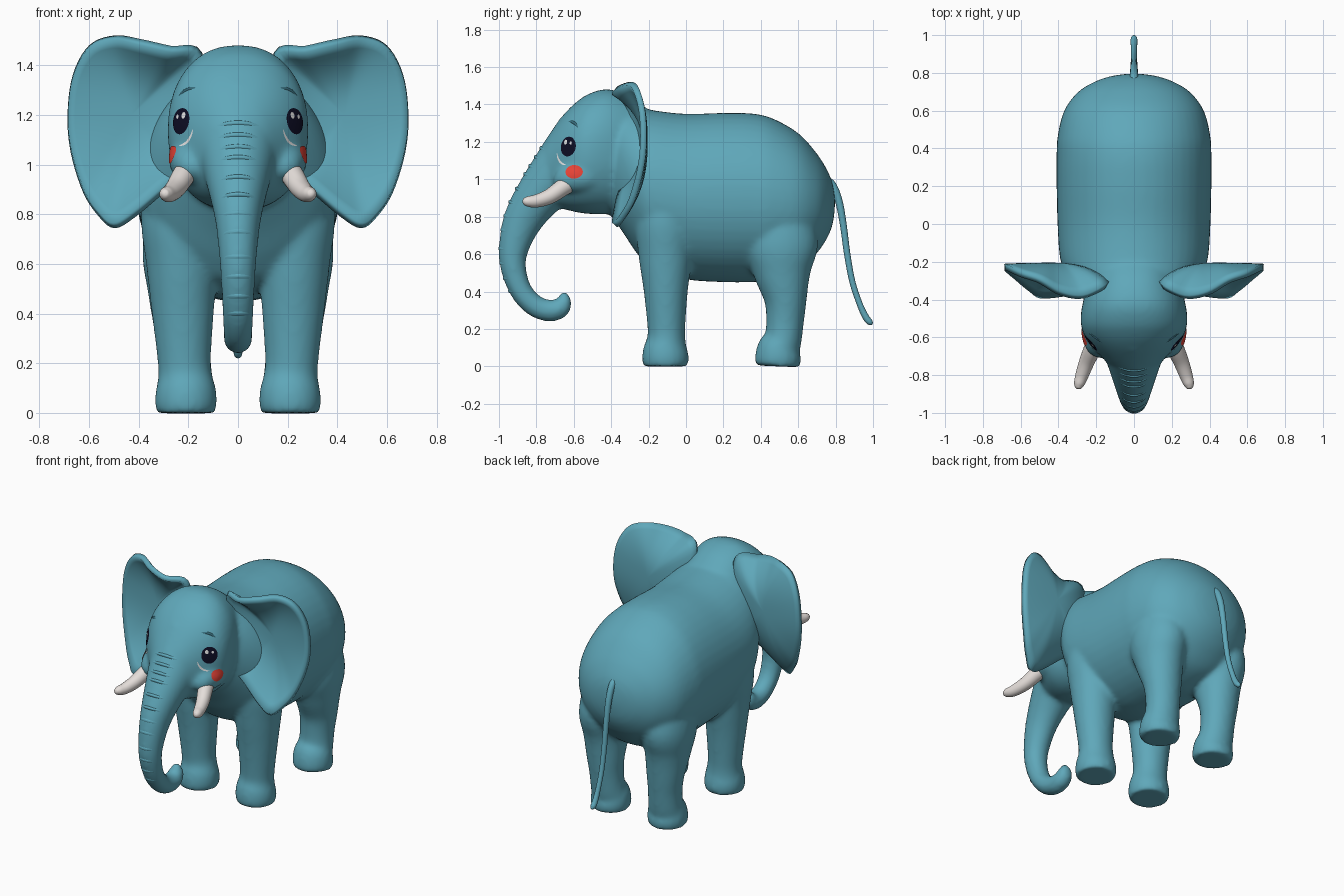
import bpy, bmesh, math
from mathutils import Vector
from mathutils.bvhtree import BVHTree

if "Cube" in bpy.data.objects:
    bpy.data.objects.remove(bpy.data.objects["Cube"])


def material(name, rgb):
    m = bpy.data.materials.new(name)
    m.diffuse_color = (*rgb, 1)
    m.use_nodes = True
    m.node_tree.nodes["Principled BSDF"].inputs["Base Color"].default_value = m.diffuse_color
    return m


TEAL = material("teal skin", (0.115, 0.39, 0.49))
DARK = material("dark teal", (0.04, 0.16, 0.21))
IVORY = material("ivory", (0.78, 0.73, 0.70))
NAVY = material("eye navy", (0.004, 0.004, 0.018))
RED = material("cheek red", (0.85, 0.06, 0.04))
WHITE = material("white", (0.88, 0.88, 0.88))


def spline(pts, steps, closed=False):
    """Catmull-Rom resampling of tuples of any length."""
    n, out = len(pts), []
    get = (lambda i: pts[i % n]) if closed else (lambda i: pts[min(max(i, 0), n - 1)])
    for i in range(n if closed else n - 1):
        for k in range(steps):
            t = k / steps
            out.append([0.5 * (2 * b + (c - a) * t + (2 * a - 5 * b + 4 * c - d) * t * t
                               + (3 * b - a - 3 * c + d) * t ** 3)
                        for a, b, c, d in zip(get(i - 1), get(i), get(i + 1), get(i + 2))])
    if not closed:
        out.append(list(pts[-1]))
    return out


def tube(bm, pts, sides=32, steps=5, axis=None, power=2):
    """Sweep a (super)ellipse along points (x, y, z, half width, half depth)."""
    pts = spline(pts, steps)
    pos = [Vector(p[:3]) for p in pts]
    rings = []
    bulge = lambda v: math.copysign(abs(v) ** (2 / power), v)
    for i, p in enumerate(pts):
        t = axis or (pos[min(i + 1, len(pos) - 1)] - pos[max(i - 1, 0)]).normalized()
        side = (Vector((1, 0, 0)) - t * t.x).normalized()
        nrm = t.cross(side)
        rings.append([bm.verts.new(pos[i] + side * (max(p[3], 0.003) * bulge(math.cos(a)))
                                   + nrm * (max(p[4], 0.003) * bulge(math.sin(a))))
                      for a in (math.tau * k / sides for k in range(sides))])
    for r0, r1 in zip(rings, rings[1:]):
        for k in range(sides):
            j = (k + 1) % sides
            bm.faces.new((r0[k], r0[j], r1[j], r1[k]))
    bm.faces.new(rings[0][::-1])
    bm.faces.new(rings[-1])


def make(name, bm, mat, angle=60, recalc=True):
    if recalc:
        bmesh.ops.recalc_face_normals(bm, faces=bm.faces[:])
    me = bpy.data.meshes.new(name)
    bm.to_mesh(me)
    bm.free()
    me.materials.append(mat)
    ob = bpy.data.objects.new(name, me)
    bpy.context.collection.objects.link(ob)
    bpy.ops.object.select_all(action='DESELECT')
    ob.select_set(True)
    bpy.context.view_layer.objects.active = ob
    bpy.ops.object.shade_smooth_by_angle(angle=math.radians(angle))
    return ob


# Body and head profiles: y, top z, bottom z, half width
BODY = [(-.42, 1.38, .83, .22), (-.34, 1.40, .72, .30), (-.26, 1.39, .60, .36), (-.18, 1.37, .52, .392),
        (0, 1.35, .465, .405), (.2, 1.355, .45, .41), (.35, 1.352, .45, .41), (.46, 1.327, .46, .405),
        (.6, 1.247, .51, .37), (.7, 1.137, .605, .295), (.757, 1.045, .69, .2), (.784, .975, .76, .115),
        (.796, .9, .84, .03)]
HEAD = [(-.2, 1.37, .95, .2), (-.3, 1.445, .84, .235), (-.42, 1.482, .815, .272), (-.52, 1.457, .815, .283),
        (-.59, 1.41, .825, .262), (-.65, 1.35, .84, .22), (-.71, 1.27, .86, .165), (-.76, 1.19, .89, .115),
        (-.795, 1.1, .95, .05)]
# Trunk: y, z, half width, half depth
TRUNK = [(-.52, 1.2, .18, .2), (-.65, 1.06, .165, .17), (-.78, .92, .125, .13), (-.875, .775, .092, .105),
         (-.923, .62, .075, .079), (-.92, .51, .068, .067), (-.88, .40, .063, .06), (-.81, .325, .059, .059),
         (-.735, .298, .057, .059), (-.675, .31, .055, .055), (-.652, .355, .045, .041), (-.658, .4, .016, .013)]
# Legs: x, y, z, half width, half depth
FRONT = [(.21, -.11, 0, .118, .12), (.21, -.11, .04, .125, .125), (.21, -.11, .09, .122, .119),
         (.213, -.105, .15, .109, .102), (.217, -.105, .22, .108, .102), (.222, -.108, .4, .125, .118),
         (.227, -.11, .6, .143, .145), (.235, -.11, .8, .155, .16), (.22, -.11, .98, .12, .1)]
REAR = [(.21, .49, 0, .118, .118), (.21, .492, .04, .125, .124), (.21, .497, .09, .122, .117),
        (.213, .52, .15, .109, .1), (.217, .53, .25, .108, .102), (.222, .532, .36, .12, .115),
        (.227, .515, .5, .138, .155), (.23, .505, .66, .155, .2), (.22, .48, .9, .13, .15)]
# Cheeks: x, y, z, radius
CHEEK = [(.14, -.42, 1.03, .08), (.178, -.52, 1.02, .095), (.184, -.6, 1.01, .09), (.18, -.665, .99, .065),
         (.17, -.705, .98, .02)]

# Fused skin: body, head, trunk and legs
bm = bmesh.new()
for profile, power in ((BODY, 2.05), (HEAD, 2.25)):
    tube(bm, [(0, y, (a + b) / 2, w, (a - b) / 2) for y, a, b, w in profile], 48, 5, Vector((0, 1, 0)), power)
tube(bm, [(0, *p) for p in TRUNK])
for s in (1, -1):
    for leg in (FRONT, REAR):
        tube(bm, [(s * p[0], *p[1:]) for p in leg])
    tube(bm, [(s * x, y, z, r, r) for x, y, z, r in CHEEK])
skin = make("body_head_trunk_legs", bm, TEAL)
rm = skin.modifiers.new("fuse", 'REMESH')
rm.mode = 'VOXEL'
rm.voxel_size = 0.0135
rm.use_smooth_shade = True
sm = skin.modifiers.new("soften", 'SMOOTH')
sm.factor, sm.iterations = 0.5, 12
dg = bpy.context.evaluated_depsgraph_get()
fused = bpy.data.meshes.new_from_object(skin.evaluated_get(dg))
skin.modifiers.clear()
skin.data = fused
if not fused.materials:
    fused.materials.append(TEAL)
fused.shade_smooth()
bm = bmesh.new()
bm.from_mesh(fused)
bvh = BVHTree.FromBMesh(bm)
bm.free()

# Ears: bowl-shaped sheets given thickness
RIM = [(.15, -.33, 1.445), (.27, -.385, 1.465), (.39, -.365, 1.493), (.5, -.30, 1.512), (.60, -.265, 1.475),
       (.665, -.235, 1.36), (.686, -.228, 1.2), (.672, -.245, 1.05), (.62, -.29, .89), (.56, -.34, .80),
       (.5, -.38, .755), (.42, -.38, .80), (.3, -.36, .9), (.2, -.33, .98), (.15, -.3, 1.2)]
for s, label in ((1, "left"), (-1, "right")):
    bm = bmesh.new()
    centre = Vector((.43, -.222, 1.2))
    rim = [Vector(p) for p in spline(RIM, 5, True)]
    n, rings = len(rim), 9
    mid = bm.verts.new((s * centre.x, centre.y, centre.z))
    grid = []
    for r in range(1, rings + 1):
        f = r / rings
        grid.append([bm.verts.new((s * (centre.x + (p.x - centre.x) * f),
                                   centre.y + (p.y - centre.y) * f ** 2.5,
                                   centre.z + (p.z - centre.z) * f)) for p in rim])
    for k in range(n):
        j = (k + 1) % n
        bm.faces.new((mid, grid[0][k], grid[0][j]))
        for a, b in zip(grid, grid[1:]):
            bm.faces.new((a[k], b[k], b[j], a[j]))
    ear = make("ear_" + label, bm, TEAL, 50)
    so = ear.modifiers.new("thickness", 'SOLIDIFY')
    so.thickness, so.offset = 0.034, 0

# Tusks
for s, label in ((1, "left"), (-1, "right")):
    bm = bmesh.new()
    tube(bm, [(s * x, y, z, r, r) for x, y, z, r in
              [(.19, -.59, 1.0, .048), (.22, -.66, .955, .046), (.25, -.73, .908, .041), (.275, -.8, .884, .035),
               (.29, -.845, .882, .028), (.295, -.868, .885, .016), (.296, -.874, .886, .003)]], 24)
    make("tusk_" + label, bm, IVORY)

# Tail
bm = bmesh.new()
tube(bm, [(0, y, z, r, r) for y, z, r in
          [(.745, 1.0, .022), (.785, .965, .021), (.818, .88, .02), (.842, .75, .018), (.862, .6, .017),
           (.89, .45, .016), (.93, .33, .016), (.962, .262, .018), (.985, .235, .016), (.998, .228, .006)]], 16)
make("tail", bm, TEAL)


def decal(name, c, d, ru, rv, mat, s=1, lift=.003, dome=0, bend=0, tilt=0):
    """Elliptical plate projected on the skin along d; bend curves it, s mirrors it."""
    d = Vector(d).normalized()
    u = Vector((0, 0, 1)).cross(d).normalized()
    v = d.cross(u)
    ca, sa = math.cos(math.radians(tilt)), math.sin(math.radians(tilt))
    bm = bmesh.new()
    flip = Vector((s, 1, 1))

    def point(f, a):
        p, q = ru * f * math.cos(a), rv * f * math.sin(a)
        q += bend * p * p
        start = (Vector(c) + u * (p * ca - q * sa) + v * (p * sa + q * ca) + d * .3) * flip
        hit, nrm = bvh.ray_cast(start, -d * flip)[:2]
        if hit is None:
            hit, nrm = bvh.find_nearest(Vector(c) * flip)[:2]
        return bm.verts.new(hit + nrm * (lift + dome * (1 - f * f)))

    n = 28
    mid = point(0, 0)
    rings = [[point(f, math.tau * k / n) for k in range(n)] for f in (.25, .5, .75, 1)]
    for k in range(n):
        j = (k + 1) % n
        faces = [(mid, rings[0][k], rings[0][j])]
        faces += [(a[k], b[k], b[j], a[j]) for a, b in zip(rings, rings[1:])]
        for f in faces:
            bm.faces.new(f if s > 0 else f[::-1])
    make(name, bm, mat, 80, False)


# Painted face details
LOOK = (.78, -.62, .1)
for s, label in ((1, "left"), (-1, "right")):
    decal("eye_" + label, (.23, -.63, 1.175), LOOK, .051, .053, NAVY, s)
    decal("eye_glint_large_" + label, (.22, -.643, 1.198), LOOK, .011, .013, WHITE, s, .006)
    decal("eye_glint_small_" + label, (.242, -.615, 1.193), LOOK, .007, .009, WHITE, s, .006)
    decal("eye_mark_" + label, (.2, -.672, 1.095), LOOK, .05, .006, WHITE, s, bend=7, tilt=-42)
    decal("cheek_" + label, (.275, -.60, 1.04), (.97, -.25, 0), .047, .036, RED, s)
    decal("brow_" + label, (.215, -.605, 1.305), (.75, -.6, .3), .045, .007, DARK, s, .002, .004, -5, -25)

# Trunk wrinkles: raised ridges across the front of the trunk
for i, z in enumerate((1.2, 1.145, 1.09, 1.04, .95, .87, .79, .71, .63, .55, .47, .40)):
    w = .085 - .0035 * i
    decal("trunk_wrinkle_%d" % (i + 1), (0, -.9, z), (0, -1, .25 if z > .7 else 0),
          w, .009, TEAL, 1, .001, .006 if z > .8 else .003, -1.2)
